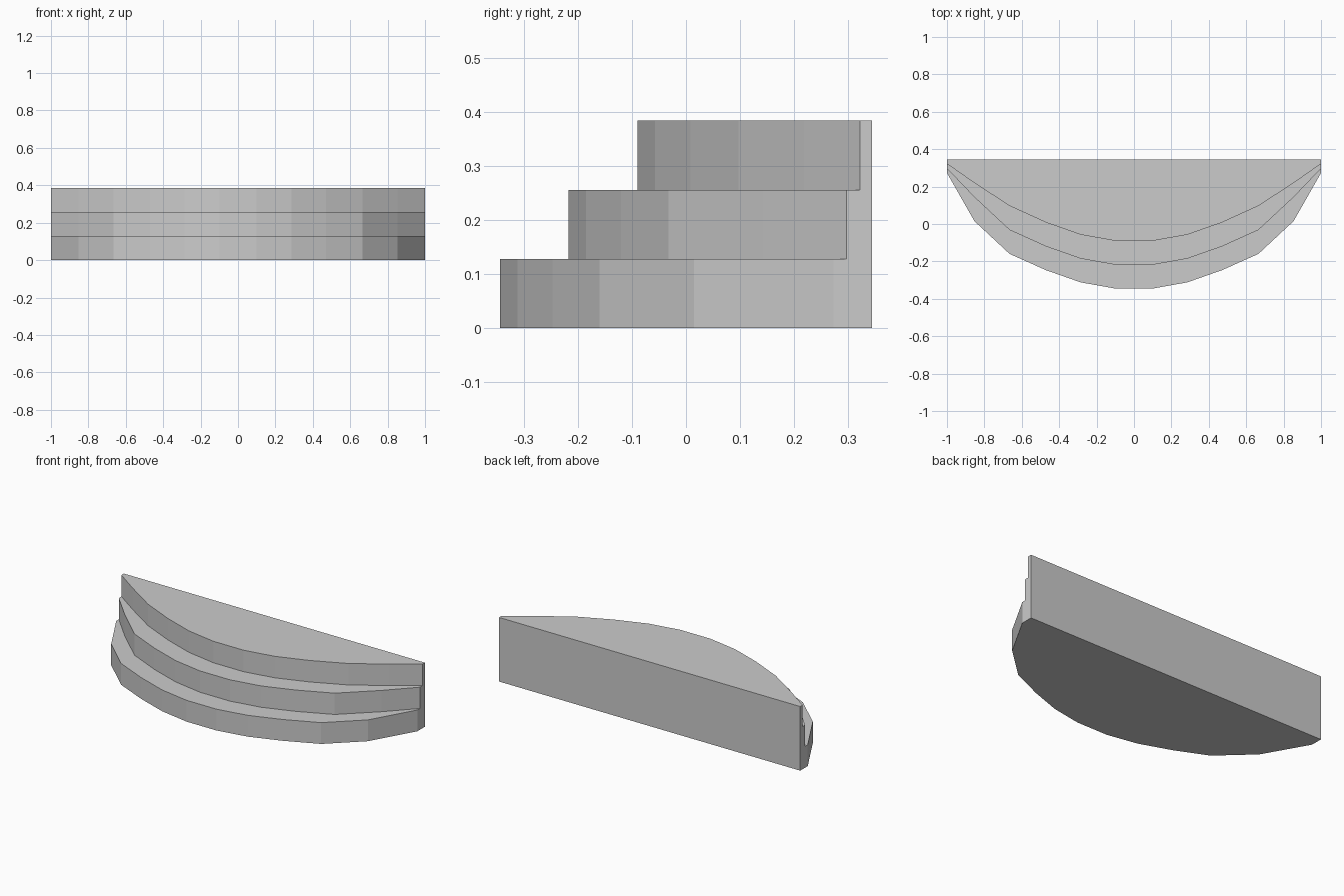
import bpy, bmesh

if "Cube" in bpy.data.objects:
    bpy.data.objects.remove(bpy.data.objects["Cube"])

XS = [0.10, 0.285, 0.47, 0.665, 0.853, 1.0]
BACK = 0.345
# Front curve (y at each x) of each step, lowest first
STEPS = [
    [-0.345, -0.312, -0.247, -0.16, 0.015, 0.273],
    [-0.218, -0.185, -0.12, -0.032, 0.143, 0.297],
    [-0.09, -0.057, 0.008, 0.097, 0.219, 0.322],
]
HEIGHTS = [0.0, 0.128, 0.256, 0.385]

bm = bmesh.new()


def front_row(ys, z):
    """Mirrored curve of vertices from the left end to the right end."""
    half = list(zip(XS, ys))
    pts = [(-x, y) for x, y in reversed(half)] + half
    return [bm.verts.new((x, y, z)) for x, y in pts]


# Risers and treads: one strip of quads stepping up the front
rows = []
for i, ys in enumerate(STEPS):
    rows += [front_row(ys, HEIGHTS[i]), front_row(ys, HEIGHTS[i + 1])]
for low, high in zip(rows, rows[1:]):
    for k in range(len(low) - 1):
        bm.faces.new((low[k], low[k + 1], high[k + 1], high[k]))

# Flat back, underside, top landing and stepped ends
bl, br, tr, tl = [bm.verts.new(p) for p in (
    (-1, BACK, 0), (1, BACK, 0), (1, BACK, HEIGHTS[-1]), (-1, BACK, HEIGHTS[-1]))]
bm.faces.new((br, bl, tl, tr))
bm.faces.new(rows[0][::-1] + [bl, br])
bm.faces.new(rows[-1] + [tr, tl])
bm.faces.new([r[-1] for r in reversed(rows)] + [br, tr])
bm.faces.new([r[0] for r in rows] + [tl, bl])
bmesh.ops.recalc_face_normals(bm, faces=bm.faces)

mesh = bpy.data.meshes.new("curved_steps")
bm.to_mesh(mesh)
bm.free()
bpy.context.collection.objects.link(bpy.data.objects.new("curved_steps", mesh))
